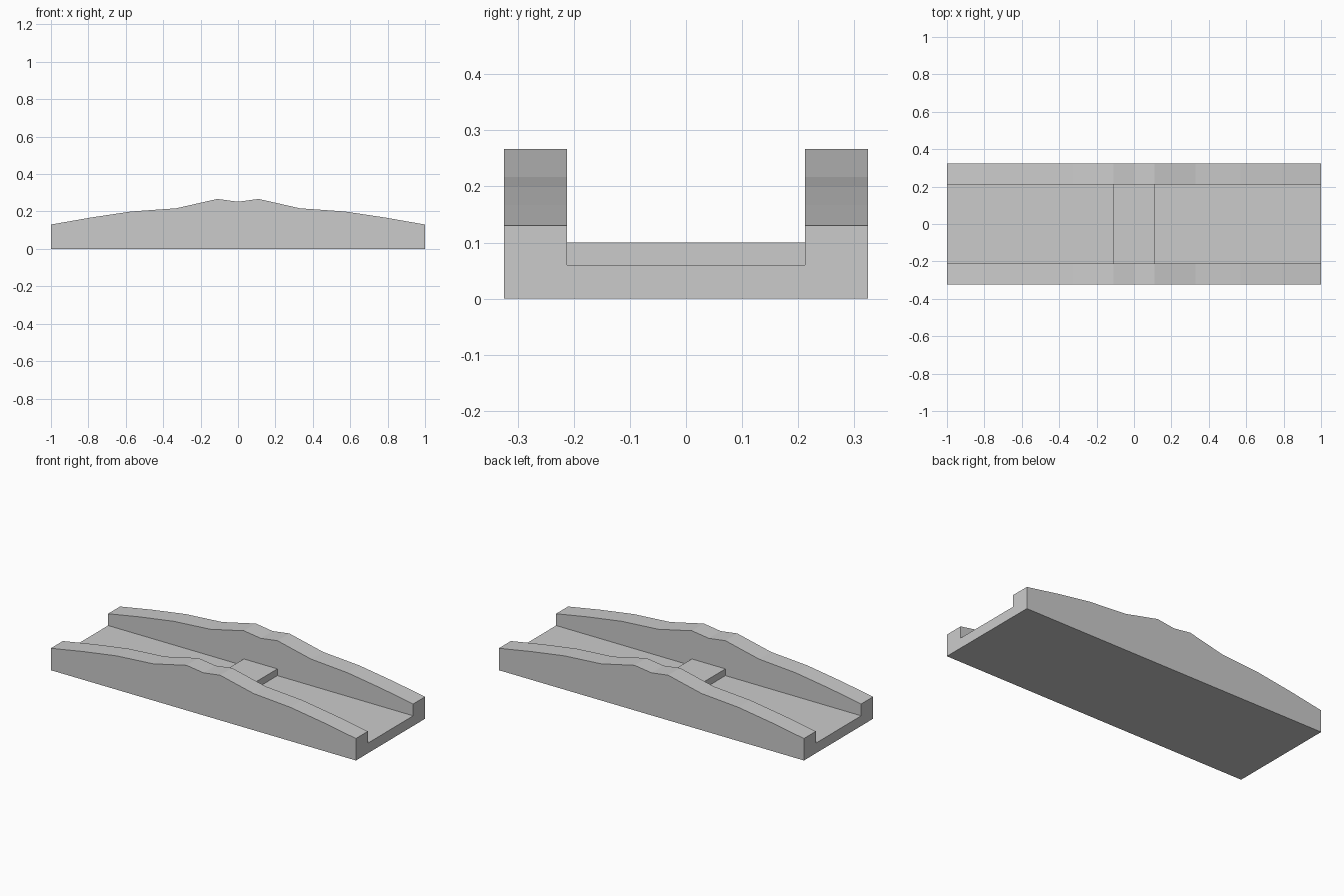
import bpy, bmesh

if "Cube" in bpy.data.objects:
    bpy.data.objects.remove(bpy.data.objects["Cube"])


def prism(name, outline, half_width):
    """Extrude an x-z outline along y, centred on y = 0."""
    bm = bmesh.new()
    face = bm.faces.new([bm.verts.new((x, -half_width, z)) for x, z in outline])
    ext = bmesh.ops.extrude_face_region(bm, geom=[face])
    verts = [v for v in ext["geom"] if isinstance(v, bmesh.types.BMVert)]
    bmesh.ops.translate(bm, verts=verts, vec=(0, 2 * half_width, 0))
    bmesh.ops.recalc_face_normals(bm, faces=bm.faces)
    mesh = bpy.data.meshes.new(name)
    bm.to_mesh(mesh)
    bm.free()
    obj = bpy.data.objects.new(name, mesh)
    bpy.context.collection.objects.link(obj)
    return obj


def mirrored(right):
    """Complete a right-half outline (listed left to right) with its mirror."""
    return [(-x, z) for x, z in reversed(right)] + right


# Bridge body: side wall silhouette over the full width
crest = [(0.11, 0.267), (0.33, 0.217), (0.57, 0.2), (0.79, 0.167), (1, 0.13), (1, 0)]
body = prism("bridge_body", mirrored([(0, 0.252)] + crest)[:len(crest)]
             + [(0, 0.252)] + crest, 0.324)

# Channel between the walls, leaving the raised centre block
channel = prism("channel_cutter", mirrored(
    [(0.11, 0.1), (0.11, 0.06), (1.1, 0.06), (1.1, 0.4)]), 0.212)
channel.hide_render = True
channel.hide_set(True)

cut = body.modifiers.new("channel", "BOOLEAN")
cut.operation = "DIFFERENCE"
cut.solver = "EXACT"
cut.object = channel

# Apply the cut and remove the helper
bpy.context.view_layer.objects.active = body
body.select_set(True)
bpy.ops.object.modifier_apply(modifier=cut.name)
bpy.data.objects.remove(channel)
